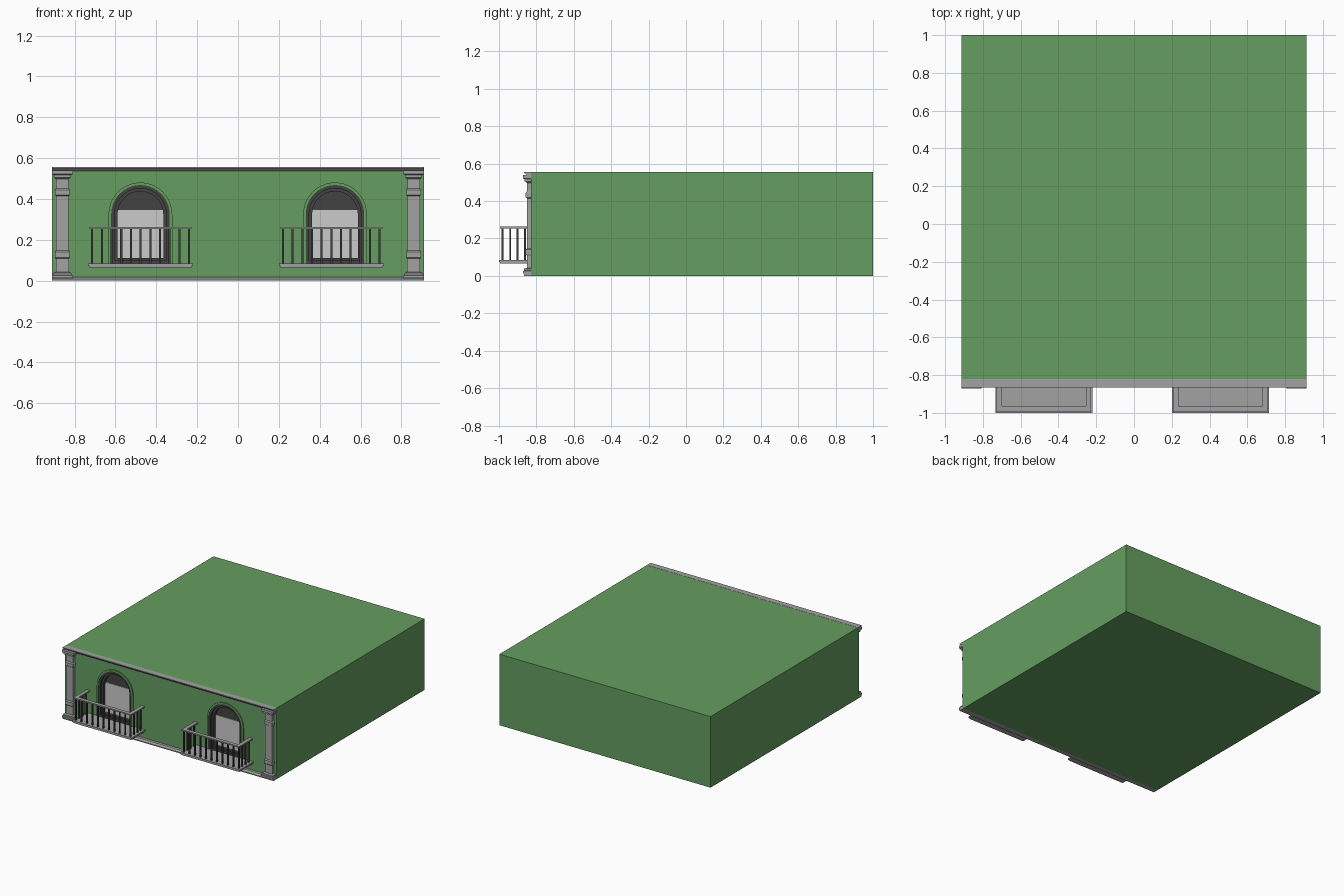
import bpy, bmesh, math

if "Cube" in bpy.data.objects:
    bpy.data.objects.remove(bpy.data.objects["Cube"])

def material(name, rgb):
    m = bpy.data.materials.new(name)
    m.diffuse_color = (*rgb, 1)
    m.use_nodes = True
    m.node_tree.nodes["Principled BSDF"].inputs["Base Color"].default_value = m.diffuse_color
    return m

GREEN = material("green_wall", (0.13, 0.34, 0.115))
STONE = material("stone", (0.36, 0.36, 0.36))
DARK = material("dark_frame", (0.055, 0.055, 0.055))
METAL = material("dark_metal", (0.05, 0.05, 0.05))
PANE = material("pane", (0.75, 0.75, 0.75))

WALL = -0.83   # y of the front wall
SPRING = 0.325  # height where the arches start

def finish(name, bm, mat):
    bmesh.ops.recalc_face_normals(bm, faces=bm.faces)
    me = bpy.data.meshes.new(name)
    bm.to_mesh(me)
    bm.free()
    ob = bpy.data.objects.new(name, me)
    bpy.context.collection.objects.link(ob)
    me.materials.append(mat)
    return ob

def add_box(bm, x0, x1, y0, y1, z0, z1):
    vs = bmesh.ops.create_cube(bm, size=1)["verts"]
    for v in vs:
        v.co.x = x1 if v.co.x > 0 else x0
        v.co.y = y1 if v.co.y > 0 else y0
        v.co.z = z1 if v.co.z > 0 else z0

def box(name, mat, *dims):
    bm = bmesh.new()
    add_box(bm, *dims)
    return finish(name, bm, mat)

def arch(r, sill, n=20):
    pts = [(-r, sill)]
    pts += [(-r * math.cos(math.pi * i / n), SPRING + r * math.sin(math.pi * i / n)) for i in range(n + 1)]
    return pts + [(r, sill)]

def arch_solid(name, mat, cx, r, sill, y0, y1):
    bm = bmesh.new()
    a, b = [[bm.verts.new((cx + x, y, z)) for x, z in arch(r, sill)] for y in (y0, y1)]
    bm.faces.new(a)
    bm.faces.new(b)
    for i in range(len(a)):
        j = (i + 1) % len(a)
        bm.faces.new((a[i], a[j], b[j], b[i]))
    return finish(name, bm, mat)

def arch_ring(name, mat, cx, r_out, r_in, sill_out, sill_in, y0, y1):
    bm = bmesh.new()
    loops = [[bm.verts.new((cx + x, y, z)) for x, z in arch(r, s)]
             for r, s, y in ((r_out, sill_out, y0), (r_in, sill_in, y0),
                             (r_in, sill_in, y1), (r_out, sill_out, y1))]
    n = len(loops[0])
    for k in range(4):
        p, q = loops[k], loops[(k + 1) % 4]
        for i in range(n):
            j = (i + 1) % n
            bm.faces.new((p[i], p[j], q[j], q[i]))
    return finish(name, bm, mat)

def moulding(name, profile):
    # (y, z) profile swept along the full width of the facade
    bm = bmesh.new()
    a, b = [[bm.verts.new((x, y, z)) for y, z in profile] for x in (-0.912, 0.912)]
    bm.faces.new(a)
    bm.faces.new(b)
    for i in range(len(a)):
        j = (i + 1) % len(a)
        bm.faces.new((a[i], a[j], b[j], b[i]))
    return finish(name, bm, STONE)

# Building block with two arched recesses
block = box("building_block", GREEN, -0.912, 0.912, WALL, 1.0, 0, 0.555)
WINDOWS = (-0.478, 0.475)
for cx in WINDOWS:
    cutter = arch_solid("window_cutter", GREEN, cx, 0.143, 0.085, WALL - 0.05, WALL + 0.06)
    cutter.hide_render = True
    cutter.hide_set(True)
    mod = block.modifiers.new("window_recess", "BOOLEAN")
    mod.operation = "DIFFERENCE"
    mod.solver = "EXACT"
    mod.object = cutter

# Windows: green surround, stepped dark frame, pane and dark lunette
for cx in WINDOWS:
    arch_ring("window_surround", GREEN, cx, 0.156, 0.143, 0.085, 0.085, WALL - 0.008, WALL + 0.01)
    arch_ring("outer_frame", DARK, cx, 0.144, 0.127, 0.084, 0.1, WALL - 0.004, WALL + 0.06)
    arch_ring("inner_frame", DARK, cx, 0.128, 0.112, 0.098, 0.112, WALL + 0.012, WALL + 0.06)
    arch_solid("lunette", DARK, cx, 0.113, 0.345 - 0.03, WALL + 0.04, WALL + 0.06)
    box("window_pane", PANE, cx - 0.113, cx + 0.113, WALL + 0.034, WALL + 0.06, 0.111, 0.345)

# Cornice and plinth
moulding("cornice", [(WALL + 0.01, 0.556), (-0.865, 0.556), (-0.865, 0.549), (-0.857, 0.545),
                     (-0.85, 0.537), (WALL + 0.01, 0.537)])
moulding("plinth", [(WALL + 0.01, 0), (-0.865, 0), (-0.865, 0.008), (-0.852, 0.018), (WALL + 0.01, 0.018)])

# Corner pilasters: (half width, front y, z) rings from bottom to top
PROFILE = [(0.052, -0.872, 0.014), (0.052, -0.872, 0.026), (0.045, -0.866, 0.028), (0.045, -0.866, 0.038),
           (0.032, -0.851, 0.042), (0.032, -0.851, 0.108), (0.036, -0.857, 0.114), (0.036, -0.857, 0.14),
           (0.031, -0.85, 0.147), (0.031, -0.85, 0.415), (0.036, -0.857, 0.42), (0.036, -0.857, 0.444),
           (0.031, -0.85, 0.452), (0.031, -0.85, 0.498), (0.042, -0.864, 0.506), (0.042, -0.864, 0.517),
           (0.051, -0.872, 0.522), (0.051, -0.872, 0.54)]
for side, sx in (("left", -1), ("right", 1)):
    bm = bmesh.new()
    rings = []
    for w, y, z in PROFILE:
        rings.append([bm.verts.new((sx * 0.86 + a * w, b, z))
                      for a, b in ((-1, WALL + 0.01), (-1, y), (1, y), (1, WALL + 0.01))])
    for p, q in zip(rings, rings[1:]):
        for i in range(4):
            j = (i + 1) % 4
            bm.faces.new((p[i], p[j], q[j], q[i]))
    bm.faces.new(rings[0])
    bm.faces.new(rings[-1])
    finish(side + "_pilaster", bm, STONE)

# Balconies: slab, three-sided handrail, thin pickets
for cx in (-0.477, 0.457):
    bm = bmesh.new()
    add_box(bm, cx - 0.257, cx + 0.257, -1.0, WALL + 0.005, 0.073, 0.085)
    add_box(bm, cx - 0.25, cx + 0.25, -0.994, WALL + 0.005, 0.065, 0.074)
    finish("balcony_slab", bm, STONE)
    bm = bmesh.new()
    add_box(bm, cx - 0.25, cx + 0.25, -0.995, -0.967, 0.254, 0.264)
    for s in (-1, 1):
        xs = sorted((cx + s * 0.25, cx + s * 0.222))
        add_box(bm, *xs, -0.967, WALL + 0.005, 0.254, 0.264)
    finish("balcony_handrail", bm, STONE)
    spots = [(cx - 0.237 + 0.0474 * i, -0.981) for i in range(11)]
    spots += [(cx + s * 0.237, y) for s in (-1, 1) for y in (-0.94, -0.9, -0.86)]
    bm = bmesh.new()
    for x, y in spots:
        add_box(bm, x - 0.005, x + 0.005, y - 0.005, y + 0.005, 0.084, 0.255)
    finish("balcony_pickets", bm, METAL)
